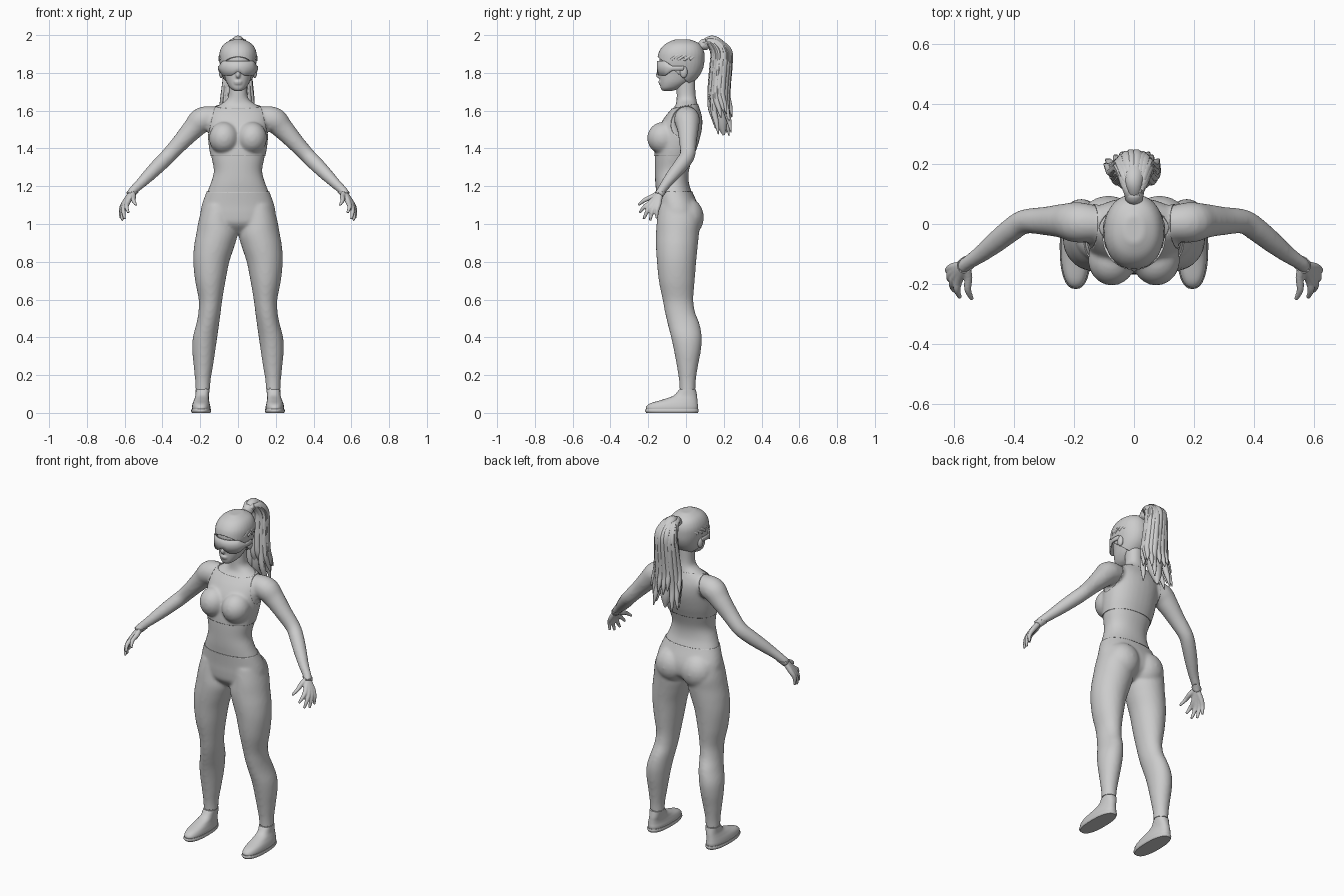
import bpy, bmesh, math, random
from mathutils import Vector, Matrix

random.seed(4)
cube = bpy.data.objects.get("Cube")
if cube:
    bpy.data.objects.remove(cube)

grey = bpy.data.materials.new("plain grey")
grey.use_nodes = True
COLOUR = (0.6, 0.6, 0.6, 1)
grey.diffuse_color = COLOUR
grey.node_tree.nodes["Principled BSDF"].inputs["Base Color"].default_value = COLOUR
parts = []


# ---- helpers ----
def spline(keys, steps=5):
    """Smooth curve through tuples of numbers."""
    out = []
    for i in range(len(keys) - 1):
        a, b, c, d = (keys[max(i - 1, 0)], keys[i], keys[i + 1],
                      keys[min(i + 2, len(keys) - 1)])
        for s in range(steps):
            t = s / steps
            out.append([q + t * (r - p + t * (2 * p - 5 * q + 4 * r - w
                        + t * (3 * (q - r) + w - p))) / 2
                        for p, q, r, w in zip(a, b, c, d)])
    out.append(list(keys[-1]))
    return out


def skin(bm, rings):
    rows = [[bm.verts.new(p) for p in ring] for ring in rings]
    n = len(rows[0])
    for lo, hi in zip(rows, rows[1:]):
        for i in range(n):
            j = (i + 1) % n
            bm.faces.new((lo[i], lo[j], hi[j], hi[i]))
    bm.faces.new(rows[0][::-1])
    bm.faces.new(rows[-1])


def loft(bm, keys, side=1, power=2.2, n=32):
    """Level rings given as height, inner x, outer x, front y, back y."""
    rings = []
    for z, x0, x1, y0, y1 in spline(keys):
        ring = []
        for i in range(n):
            a = math.tau * i / n
            c, s = math.cos(a), math.sin(a)
            c = math.copysign(abs(c) ** (2 / power), c)
            s = math.copysign(abs(s) ** (2 / power), s)
            ring.append((side * ((x0 + x1) + (x1 - x0) * c) / 2,
                         ((y0 + y1) + (y1 - y0) * s) / 2, z))
        rings.append(ring)
    skin(bm, rings)


def tube(bm, keys, side=1, n=12, steps=4):
    """Round sweep given as x, y, z, radius."""
    pts = spline(keys, steps)
    cos = [Vector((side * p[0], p[1], p[2])) for p in pts]
    rings = []
    for i, p in enumerate(pts):
        along = cos[min(i + 1, len(cos) - 1)] - cos[max(i - 1, 0)]
        across = along.cross(Vector((0.3, 1, 0.2))).normalized()
        up = along.cross(across).normalized()
        rings.append([cos[i] + p[3] * (across * math.cos(a) + up * math.sin(a))
                      for a in (math.tau * k / n for k in range(n))])
    skin(bm, rings)


def ball(bm, centre, radii):
    bmesh.ops.create_uvsphere(bm, u_segments=20, v_segments=12, radius=1,
                              matrix=Matrix.Translation(centre) @ Matrix.Diagonal((*radii, 1)))


def finish(name, bm, mirror=False, thick=0, voxel=0, relax=0):
    bmesh.ops.recalc_face_normals(bm, faces=bm.faces) if not thick else None
    mesh = bpy.data.meshes.new(name)
    bm.to_mesh(mesh)
    bm.free()
    obj = bpy.data.objects.new(name, mesh)
    bpy.context.scene.collection.objects.link(obj)
    if voxel:  # fuse overlapping volumes into one surface
        mod = obj.modifiers.new("fuse", 'REMESH')
        mod.mode, mod.voxel_size = 'VOXEL', voxel
        mod = obj.modifiers.new("relax", 'SMOOTH')
        mod.factor, mod.iterations = 0.5, relax
        bpy.context.view_layer.update()
        graph = bpy.context.evaluated_depsgraph_get()
        obj.data = bpy.data.meshes.new_from_object(obj.evaluated_get(graph))
        obj.modifiers.clear()
    if thick:
        mod = obj.modifiers.new("thickness", 'SOLIDIFY')
        mod.thickness, mod.offset = thick, 1
    if mirror:
        obj.modifiers.new("mirror", 'MIRROR')
    obj.data.materials.clear()
    obj.data.materials.append(grey)
    parts.append(obj)
    return obj


def cover(name, source, thick, cuts):
    """Shell over part of a surface; each cut removes what its normal points at."""
    bm = bmesh.new()
    bm.from_mesh(source.data)
    for co, no in cuts:
        bmesh.ops.bisect_plane(bm, geom=bm.verts[:] + bm.edges[:] + bm.faces[:],
                               plane_co=co, plane_no=no, clear_outer=True)
    return finish(name, bm, thick=thick)


# ---- body: torso, legs and arms fused ----
torso = [(.95, .05, -.09, 0), (1, .18, -.14, .06), (1.05, .195, -.15, .07),
         (1.1, .188, -.152, .06), (1.17, .163, -.158, .03), (1.22, .143, -.163, .015),
         (1.28, .128, -.165, .015), (1.35, .14, -.165, .035), (1.42, .152, -.16, .06),
         (1.5, .158, -.145, .08), (1.56, .16, -.112, .082), (1.6, .145, -.08, .072),
         (1.63, .1, -.055, .062), (1.66, .058, -.05, .055), (1.7, .049, -.05, .05),
         (1.78, .049, -.05, .05)]
leg = [(1.1, .02, .182, -.14, .05), (1.02, .02, .204, -.15, .07), (.95, .006, .217, -.155, .065),
       (.88, .024, .229, -.155, .058), (.8, .05, .233, -.15, .05), (.7, .07, .223, -.14, .042),
       (.6, .087, .204, -.12, .035), (.53, .096, .206, -.107, .045), (.47, .104, .217, -.093, .068),
       (.4, .114, .235, -.075, .08), (.33, .124, .238, -.06, .075), (.25, .136, .231, -.045, .06),
       (.17, .149, .223, -.033, .048), (.1, .152, .221, -.03, .045), (.04, .16, .215, -.03, .04)]
arm = [(.1, 0, 1.565, .055), (.185, .005, 1.553, .068), (.235, .01, 1.507, .058),
       (.3, .01, 1.436, .047), (.365, .008, 1.366, .041), (.41, -.02, 1.32, .04),
       (.46, -.06, 1.27, .036), (.51, -.1, 1.22, .029), (.555, -.13, 1.177, .024),
       (.572, -.145, 1.155, .024)]
bm = bmesh.new()
loft(bm, [(z, -w, w, f, b) for z, w, f, b in torso])
for side in (1, -1):
    loft(bm, leg, side, 2)
    tube(bm, arm, side, 24)
    ball(bm, (side * .085, .005, 1.035), (.095, .086, .1))
    ball(bm, (side * .074, -.12, 1.455), (.076, .082, .082))
body = finish("body", bm, voxel=.009, relax=7)

# ---- close-fitting clothes ----
cover("tights", body, .004, [((0, 0, 1.17), (0, 0, 1)), ((0, 0, .13), (0, 0, -1))])
cover("sports_top", body, .004,
      [((0, 0, 1.36), (0, 0, -1)), ((0, -.09, 1.605), (0, -.2, 1))]
      + [((s * .155, 0, 1.47), (s, 0, .23)) for s in (1, -1)])

# ---- hands ----
bm = bmesh.new()
fingers = [((.585, -.188, 1.113), (.58, -.245, 1.06)), ((.597, -.175, 1.107), (.6, -.224, 1.026)),
           ((.603, -.16, 1.105), (.612, -.19, 1.018)), ((.604, -.144, 1.108), (.62, -.155, 1.03)),
           ((.553, -.178, 1.145), (.54, -.252, 1.1))]
for knuckle, tip in fingers:
    k, t = Vector(knuckle), Vector(tip)
    bend = (k + t) / 2 + Vector((.008, -.004, .004))
    tube(bm, [(.563, -.138, 1.165, .017), (*k, .0145), (*bend, .0115), (*t, .007)])
finish("hands", bm, mirror=True, voxel=.0045, relax=2)

# ---- shoes ----
bm = bmesh.new()
loft(bm, [(.012, .148, .242, -.208, .06), (.03, .146, .244, -.212, .064),
          (.05, .15, .24, -.19, .062), (.07, .154, .232, -.125, .06),
          (.092, .154, .225, -.065, .058), (.125, .15, .224, -.036, .052)], power=2.4)
finish("shoes", bm, mirror=True)
bm = bmesh.new()
loft(bm, [(0, .146, .244, -.21, .062), (.01, .142, .248, -.217, .067),
          (.02, .144, .246, -.214, .065)], power=2.4)
finish("shoe_soles", bm, mirror=True)

# ---- head ----
skull = [(1.705, .02, -.125, -.07), (1.72, .042, -.134, -.03), (1.75, .061, -.138, .02),
         (1.79, .073, -.139, .06), (1.83, .081, -.139, .08), (1.87, .087, -.14, .086),
         (1.91, .085, -.131, .084), (1.943, .067, -.103, .066), (1.964, .03, -.06, .025)]
bm = bmesh.new()
loft(bm, [(z, -w, w, f, b) for z, w, f, b in skull])
tube(bm, [(0, -.13, 1.84, .009), (0, -.14, 1.81, .01), (0, -.148, 1.788, .012),
          (0, -.14, 1.778, .009)])
ball(bm, (0, -.136, 1.753), (.022, .011, .006))
ball(bm, (0, -.134, 1.743), (.02, .011, .006))
head = finish("head", bm, voxel=.005, relax=3)
bm = bmesh.new()
ball(bm, (.088, -.012, 1.805), (.014, .02, .032))
finish("ears", bm, mirror=True)

# ---- visor: curved shield narrowing into side arms ----
bm = bmesh.new()
columns = []
for i in range(49):
    t = (i / 24 - 1) * 1.9
    x, y = .097 * math.sin(t), -.045 - .1 * math.cos(t)
    half = .036 - .026 * min(1, max(0, (abs(t) - .9) / .4))
    notch = .022 * max(0, 1 - abs(t) / .35)
    columns.append([bm.verts.new((x, y, z)) for z in (1.822 - half + notch, 1.826, 1.826 + half)])
for a, b in zip(columns, columns[1:]):
    for j in range(2):
        bm.faces.new((a[j], b[j], b[j + 1], a[j + 1]))
finish("visor", bm, thick=.008)

# ---- hair: cap, combed locks, tie and ponytail ----
cover("hair_cap", head, .012, [((0, -.14, 1.885), (0, -.15, -.17))])
bm = bmesh.new()
centre, knot = Vector((0, -.025, 1.865)), Vector((0, .82, .6)).normalized()
for i in range(15):
    a = math.radians(-112 + 16 * i)
    start = Vector((math.sin(a), -math.cos(a), .32 - .3 * abs(math.sin(a)))).normalized()
    path = []
    for k in range(6):
        d = start.lerp(knot, k / 5).normalized()
        path.append((d.x * .097, centre.y + d.y * .118, centre.z + d.z * .104,
                     .008 if k < 5 else .005))
    tube(bm, path, n=8)
finish("combed_locks", bm)
bm = bmesh.new()
tube(bm, [(0, .08, 1.935, .022), (0, .09, 1.945, .03), (0, .105, 1.955, .03),
          (0, .113, 1.96, .022)], n=20)
finish("hair_tie", bm)

tail = [(0, .085, 1.94, .02), (0, .115, 1.963, .026), (0, .15, 1.96, .036), (0, .187, 1.9, .048),
        (0, .185, 1.8, .054), (0, .178, 1.7, .054), (0, .175, 1.6, .044), (0, .19, 1.53, .03),
        (0, .2, 1.47, .006)]
bm = bmesh.new()
tube(bm, tail, n=20)
for i in range(18):
    a = math.tau * i / 18
    flare, length = random.uniform(.7, 1.15), random.uniform(.72, 1.03)
    path = []
    for k, (x, y, z, r) in enumerate(tail):
        low = k / (len(tail) - 1)
        spread = min(r, .05) if k < 6 else .052
        path.append((math.cos(a) * spread * (.85 + flare * low * low),
                     y + math.sin(a) * spread * .85,
                     z if k < 3 else 1.96 + (z - 1.96) * length,
                     (.012, .014, .017, .019, .02, .02, .018, .013, .003)[k]))
    tube(bm, path, n=8)
finish("ponytail", bm)

# ---- shading ----
bpy.ops.object.select_all(action='DESELECT')
for obj in parts:
    obj.select_set(True)
bpy.context.view_layer.objects.active = body
bpy.ops.object.shade_smooth_by_angle(angle=math.radians(45))
